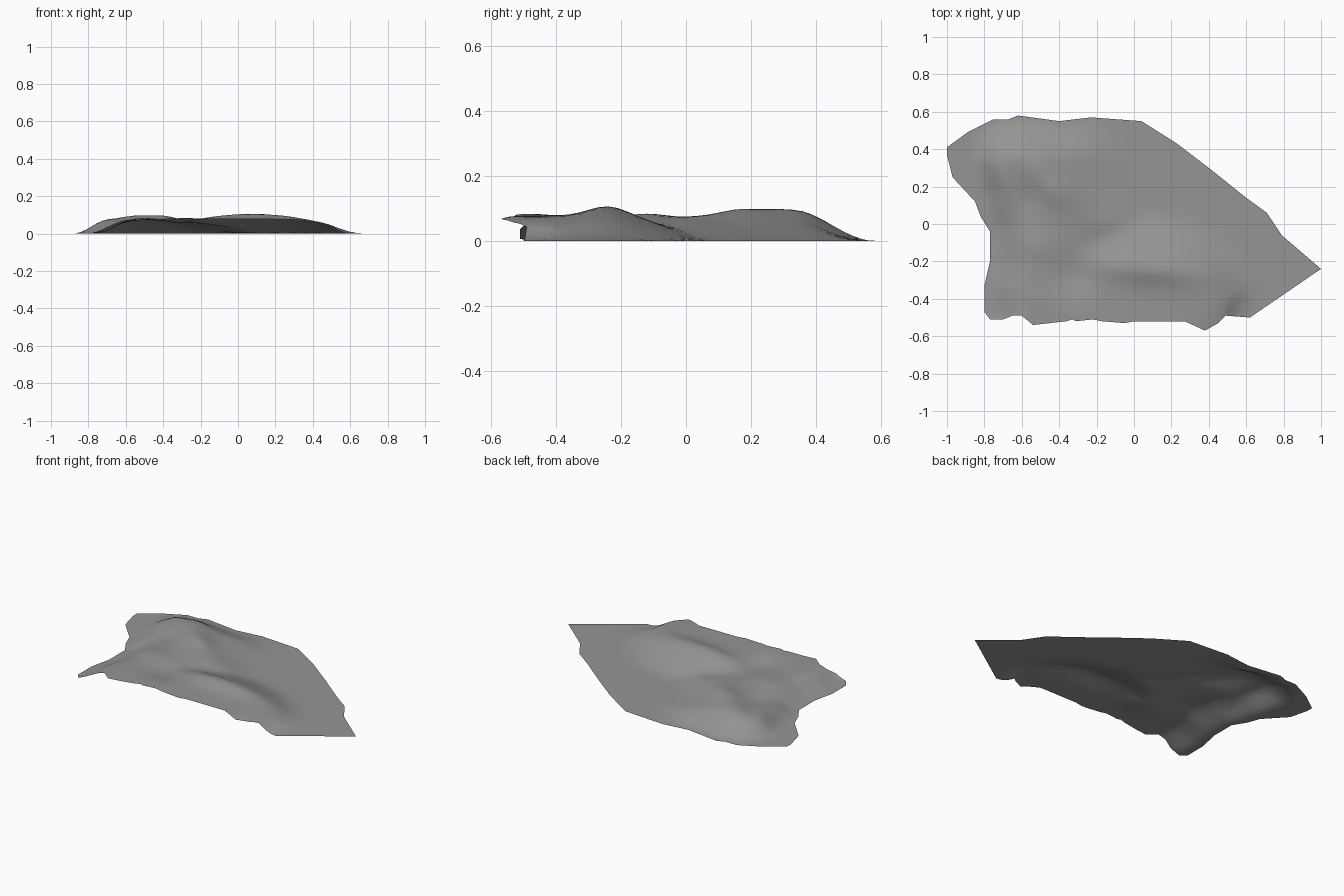
import bpy, bmesh, math
from mathutils import Vector

cube = bpy.data.objects.get("Cube")
if cube:
    bpy.data.objects.remove(cube)

# Low sides of the land, clockwise from the front right corner
LOW_RIM = [(-.8, -.47), (-.8, -.33), (-.77, -.2), (-.77, -.04), (-.82, .04),
           (-.85, .12), (-.97, .25), (-1, .37), (-1, .41), (-.89, .49),
           (-.75, .56), (-.67, .56), (-.62, .58), (-.4, .55), (-.23, .57),
           (.04, .55), (.23, .43), (.4, .3), (.6, .14), (.71, .06),
           (.79, -.06), (1, -.24), (.62, -.5)]
# Raised, torn front edge, running back to the start
FRONT_RIM = [(.49, -.49), (.45, -.53), (.38, -.57), (.27, -.52), (0, -.52),
             (-.05, -.53), (-.17, -.52), (-.22, -.51), (-.31, -.52),
             (-.33, -.51), (-.36, -.52), (-.54, -.54), (-.6, -.49),
             (-.65, -.49), (-.7, -.51), (-.77, -.51)]


def smooth(t):
    t = min(max(t, 0), 1)
    return t * t * (3 - 2 * t)


def rim_distance(x, y):
    """Shortest distance to the low sides."""
    p, best = Vector((x, y)), 9
    for a, b in zip(LOW_RIM, LOW_RIM[1:]):
        a, b = Vector(a), Vector(b)
        t = min(max((p - a).dot(b - a) / (b - a).length_squared, 0), 1)
        best = min(best, (p - a.lerp(b, t)).length)
    return best


def mound(x, y, cx, cy, rx, ry, power=1, angle=0):
    """Rounded hill of height 1; a higher power gives a flatter top."""
    c, s = math.cos(angle), math.sin(angle)
    dx, dy = x - cx, y - cy
    u, v = (dx * c + dy * s) / rx, (dy * c - dx * s) / ry
    return math.exp(-(u * u + v * v) ** power)


# Peaks and hollows: height, centre, radii, angle
BUMPS = [(.03, .08, -.24, .3, .08, -.1), (.022, -.54, .31, .13, .09, -.6),
         (.024, -.4, .17, .13, .08, -.5), (.01, -.5, -.12, .09, .07, -.5),
         (-.02, -.3, -.27, .1, .12, .3), (-.012, -.62, .1, .08, .1, 0),
         (.004, -.5, -.42, .09, .1, .4), (.014, -.14, .02, .2, .1, -.3)]


def height(x, y):
    d = rim_distance(x, y)
    west = smooth((x + .89) / .2)
    plateau = .073 * smooth(d / .22) * west
    plateau *= 1 - smooth((x + .42 + .3 * max(y, 0)) / .55)
    spur = .077 * mound(x, y, .05, -.45, .5, .41, 3) * smooth(d / .16)
    z = (plateau ** 3 + spur ** 3) ** (1 / 3)
    for h, cx, cy, rx, ry, a in BUMPS:
        z += h * mound(x, y, cx, cy, rx, ry, 1, a) * smooth(d / .18) * west
    return max(z, 0)


# Flat outline, cut into a fine grid and then raised
bm = bmesh.new()
bm.faces.new([bm.verts.new((x, y, 0)) for x, y in reversed(LOW_RIM + FRONT_RIM)])
bmesh.ops.triangulate(bm, faces=bm.faces[:])
STEP = .03
for axis, count in ((Vector((1, 0, 0)), 34), (Vector((0, 1, 0)), 20)):
    for i in range(-count, count + 1):
        bmesh.ops.bisect_plane(bm, geom=bm.verts[:] + bm.edges[:] + bm.faces[:],
                               plane_co=axis * i * STEP, plane_no=axis, dist=.0005)
bmesh.ops.triangulate(bm, faces=bm.faces[:])
for v in bm.verts:
    v.co.z = height(v.co.x, v.co.y)
bm.normal_update()
if sum(f.normal.z for f in bm.faces) < 0:
    bmesh.ops.reverse_faces(bm, faces=bm.faces[:])
for f in bm.faces:
    f.smooth = True

mesh = bpy.data.meshes.new("hilly_ground")
bm.to_mesh(mesh)
bm.free()
ground = bpy.data.objects.new("hilly_ground", mesh)
bpy.context.collection.objects.link(ground)

# Plain grey surface
grey = bpy.data.materials.new("stone_grey")
grey.use_nodes = True
colour = (.3, .3, .3, 1)
grey.diffuse_color = colour
grey.node_tree.nodes["Principled BSDF"].inputs["Base Color"].default_value = colour
mesh.materials.append(grey)
